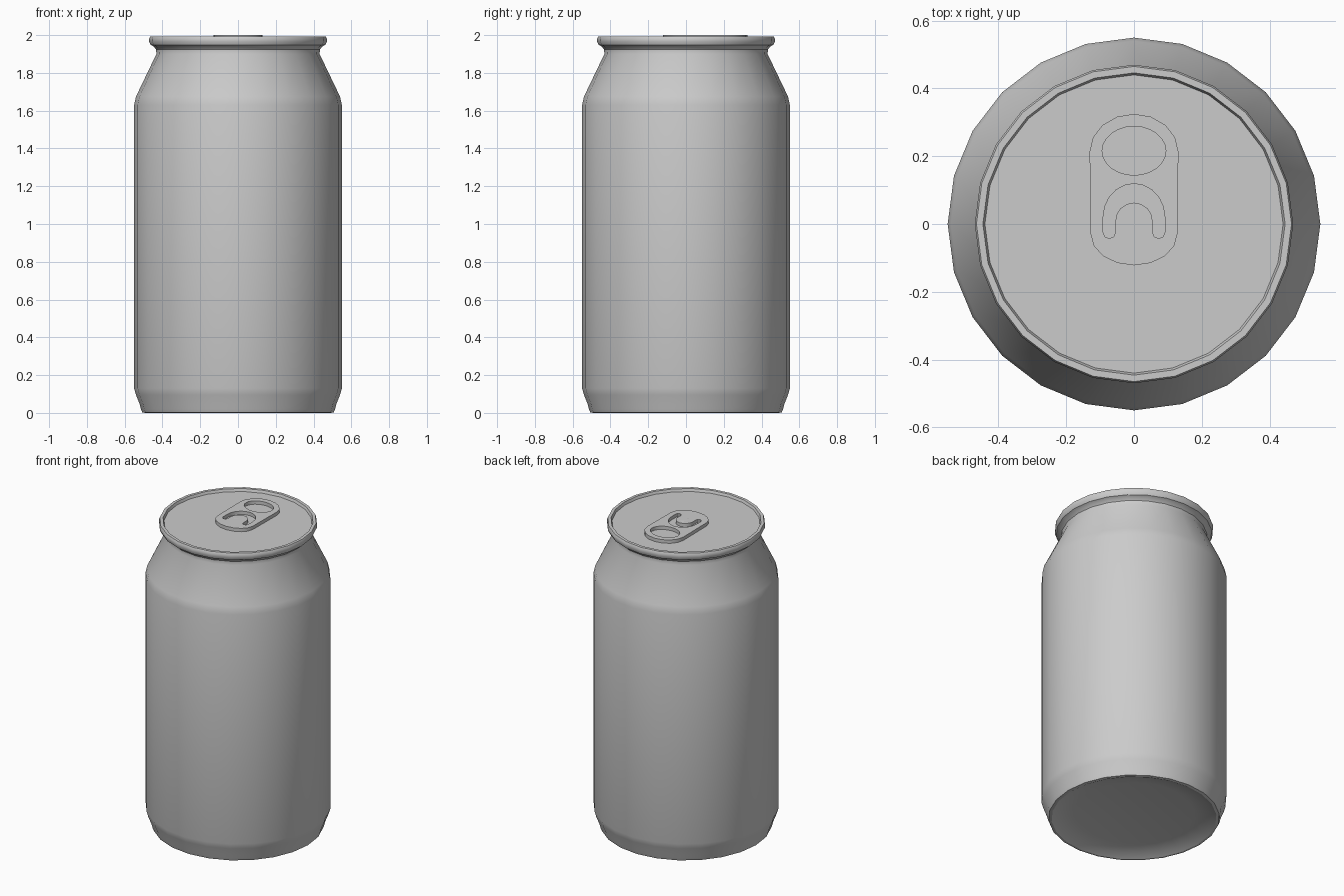
import bpy, bmesh
from math import sin, cos, pi, radians

if "Cube" in bpy.data.objects:
    bpy.data.objects.remove(bpy.data.objects["Cube"])


def finish(obj, angle=30):
    bpy.ops.object.select_all(action='DESELECT')
    obj.select_set(True)
    bpy.context.view_layer.objects.active = obj
    bpy.ops.object.shade_smooth_by_angle(angle=radians(angle))


def lathe(name, profile, sides, center=(0, 0)):
    """Closed solid turned around z from (radius, height) points, capped at both ends."""
    bm = bmesh.new()
    rings = [[bm.verts.new((center[0] + r * cos(2 * pi * i / sides),
                            center[1] + r * sin(2 * pi * i / sides), z))
              for i in range(sides)] for r, z in profile]
    for a, b in zip(rings, rings[1:]):
        for i in range(sides):
            j = (i + 1) % sides
            bm.faces.new((a[i], a[j], b[j], b[i]))
    bm.faces.new(rings[0][::-1])
    bm.faces.new(rings[-1])
    bmesh.ops.recalc_face_normals(bm, faces=bm.faces)
    mesh = bpy.data.meshes.new(name)
    bm.to_mesh(mesh)
    bm.free()
    obj = bpy.data.objects.new(name, mesh)
    bpy.context.collection.objects.link(obj)
    finish(obj)
    return obj


def arc(cx, cy, rx, ry, start, end, steps):
    angles = [radians(start + (end - start) * i / steps) for i in range(steps + 1)]
    return [(cx + rx * cos(a), cy + ry * sin(a)) for a in angles]


def plate(name, outlines, z0, z1):
    """Flat plate from one outer outline and any number of hole outlines."""
    curve = bpy.data.curves.new(name + "_outline", 'CURVE')
    curve.dimensions = '2D'
    curve.fill_mode = 'BOTH'
    curve.extrude = (z1 - z0) / 2
    for pts in outlines:
        s = curve.splines.new('POLY')
        s.points.add(len(pts) - 1)
        for p, (x, y) in zip(s.points, pts):
            p.co = (x, y, 0, 1)
        s.use_cyclic_u = True
    obj = bpy.data.objects.new(name, curve)
    bpy.context.collection.objects.link(obj)
    obj.location.z = (z0 + z1) / 2
    bpy.ops.object.select_all(action='DESELECT')
    obj.select_set(True)
    bpy.context.view_layer.objects.active = obj
    bpy.ops.object.convert(target='MESH')
    obj = bpy.context.view_layer.objects.active
    bm = bmesh.new()
    bm.from_mesh(obj.data)
    bmesh.ops.remove_doubles(bm, verts=bm.verts, dist=0.0005)
    bmesh.ops.recalc_face_normals(bm, faces=bm.faces)
    bm.to_mesh(obj.data)
    bm.free()
    finish(obj)
    return obj


# Can: recessed base, foot, wall, shoulder, neck, seam rim, sunken lid
LID = 1.976
lathe("can_body", [
    (0.36, 0.035), (0.45, 0.018), (0.49, 0.0), (0.507, 0.003), (0.514, 0.02),
    (0.52, 0.045), (0.54, 0.095), (0.55, 0.13),
    (0.55, 1.63), (0.54, 1.675), (0.432, 1.90), (0.434, 1.925), (0.447, 1.94),
    (0.462, 1.948), (0.47, 1.965), (0.47, 1.982), (0.465, 1.993),
    (0.446, 1.993), (0.44, LID)], 24)

# Pull tab: rounded outline, finger hole, U-shaped slot around the rivet
outline = (arc(0, 0.213, 0.131, 0.112, 0, 180, 8)
           + arc(0, -0.03, 0.128, 0.092, 180, 360, 8))
finger_hole = arc(0, 0.216, 0.094, 0.072, 0, 345, 23)
slot = (arc(0, 0.02, 0.091, 0.099, 0, 180, 10)
        + arc(-0.073, -0.025, 0.018, 0.018, 180, 360, 4)
        + arc(0, 0.008, 0.055, 0.055, 180, 0, 8)
        + arc(0.073, -0.025, 0.018, 0.018, 180, 360, 4))
plate("pull_tab", [outline, finger_hole, slot], LID + 0.002, 2.0)

# Rivet holding the tab
lathe("rivet", [(0.036, LID - 0.004), (0.036, 1.9985), (0.033, 2.0)], 12, (0, 0.014))
